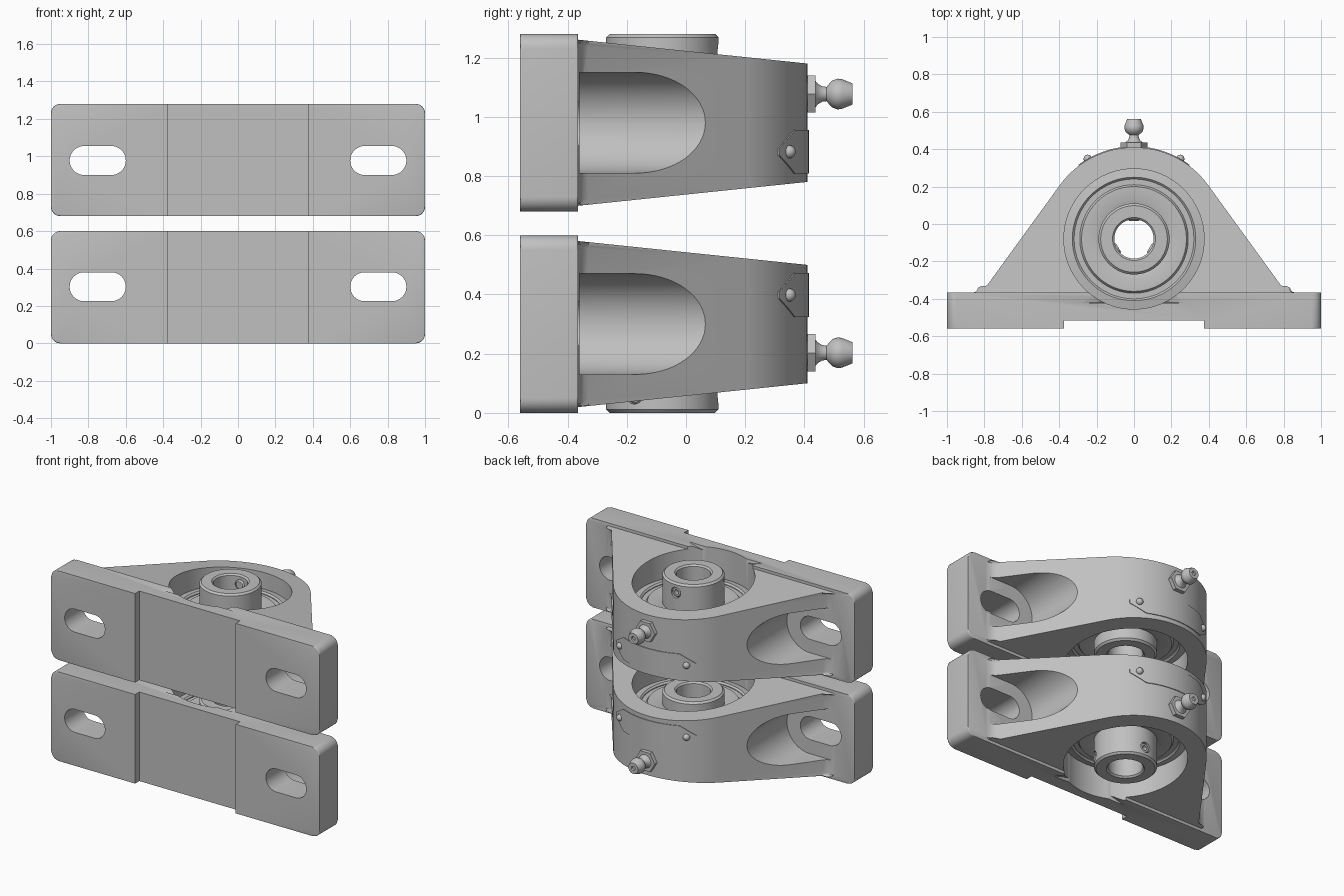
import bpy, bmesh
from math import sin, cos, pi, radians, sqrt, atan
from mathutils import Matrix, Vector

cube = bpy.data.objects.get("Cube")
if cube:
    bpy.data.objects.remove(cube)

grey = bpy.data.materials.new("cast_grey")
grey.use_nodes = True
grey.diffuse_color = (0.53, 0.53, 0.53, 1)
grey.node_tree.nodes["Principled BSDF"].inputs["Base Color"].default_value = (0.53, 0.53, 0.53, 1)

AXIS_Y = -0.08     # shaft centre
MID = 0.30         # middle height of one unit
BASE_BACK = -0.365
parts = []


def make(name, bm, cutter=False):
    bmesh.ops.recalc_face_normals(bm, faces=bm.faces)
    mesh = bpy.data.meshes.new(name)
    bm.to_mesh(mesh)
    bm.free()
    mesh.materials.append(grey)
    ob = bpy.data.objects.new(name, mesh)
    bpy.context.scene.collection.objects.link(ob)
    ob.hide_render = cutter
    if not cutter:
        parts.append(ob)
    return ob


def prism(name, outline, place, bevel=0, cutter=False):
    """Closed outline swept between end 0 and end 1; place(u, v, end) gives the point."""
    bm = bmesh.new()
    ends = [[bm.verts.new(place(u, v, e)) for u, v in outline] for e in (0, 1)]
    caps = [bm.faces.new(ring) for ring in ends]
    n = len(outline)
    for i in range(n):
        j = (i + 1) % n
        bm.faces.new((ends[0][i], ends[0][j], ends[1][j], ends[1][i]))
    if bevel:
        rim = [e for f in caps for e in f.edges]
        bmesh.ops.bevel(bm, geom=rim, offset=bevel, segments=3, profile=0.5,
                        affect='EDGES', clamp_overlap=True)
    return make(name, bm, cutter)


def lathe(name, profile, matrix, steps=64, cutter=False):
    """Closed (radius, height) profile turned around local z."""
    bm = bmesh.new()
    rings = []
    for k in range(steps):
        a = 2 * pi * k / steps
        rings.append([bm.verts.new((r * cos(a), r * sin(a), h)) for r, h in profile])
    n = len(profile)
    for k in range(steps):
        a, b = rings[k], rings[(k + 1) % steps]
        for i in range(n):
            j = (i + 1) % n
            bm.faces.new((a[i], b[i], b[j], a[j]))
    bmesh.ops.remove_doubles(bm, verts=bm.verts, dist=1e-6)
    bm.transform(matrix)
    return make(name, bm, cutter)


def cylinder(name, r, depth, matrix, sides=48, cutter=False):
    bm = bmesh.new()
    bmesh.ops.create_cone(bm, cap_ends=True, segments=sides, radius1=r, radius2=r,
                          depth=depth, matrix=matrix)
    return make(name, bm, cutter)


def arc(cx, cy, r, a0, a1, n):
    return [(cx + r * cos(radians(a0 + (a1 - a0) * i / n)),
             cy + r * sin(radians(a0 + (a1 - a0) * i / n))) for i in range(n + 1)]


def rounded_box(x0, x1, z0, z1, r, n=8):
    return (arc(x1 - r, z1 - r, r, 0, 90, n) + arc(x0 + r, z1 - r, r, 90, 180, n)
            + arc(x0 + r, z0 + r, r, 180, 270, n) + arc(x1 - r, z0 + r, r, 270, 360, n))


def boolean(ob, others, operation):
    for other in others:
        mod = ob.modifiers.new("cut", 'BOOLEAN')
        mod.operation, mod.object, mod.solver = operation, other, 'EXACT'
    bpy.context.view_layer.update()
    result = bpy.data.meshes.new_from_object(
        ob.evaluated_get(bpy.context.evaluated_depsgraph_get()))
    ob.modifiers.clear()
    ob.data = result
    for other in others:
        bpy.data.objects.remove(other)


def along_y(y0, y1):
    return lambda x, z, e: (x, y1 if e else y0, z)


SHAFT = Matrix.Translation((0, AXIS_Y, 0))

# Tapered housing: round crown, sloping flanks, small flare onto the foot
right = [(0.86, -0.45), (0.86, -0.366), (0.826, -0.359), (0.803, -0.347), (0.787, -0.33)]
left = [(-x, y) for x, y in reversed(right)]


def housing_point(x, y, end):
    inset = 0.02 + (y + 0.36) * 0.104
    return (x, y, 2 * MID - inset if end else inset)


flank = prism("flank", right + arc(0, AXIS_Y, 0.49, 36, 144, 48) + left,
              housing_point, bevel=0.02, cutter=True)

# Foot joined with the housing
body = prism("bearing_housing", rounded_box(-1, 1, 0, 0.6, 0.05),
             along_y(-0.56, BASE_BACK), bevel=0.006)
boolean(body, [flank], 'UNION')

# Cuts: bore, underside recess, bolt slots, bolt pockets, arched edges
cutters = [
    cylinder("bore_cut", 0.375, 2, SHAFT, 96, True),
    prism("recess_cut", rounded_box(-0.375, 0.375, -1, 2, 0.1),
          along_y(-0.7, -0.515), bevel=0.008, cutter=True)]
for s in (-1, 1):
    cutters.append(prism("slot_cut", rounded_box(s * 0.75 - 0.15, s * 0.75 + 0.15,
                                                 0.225, 0.38, 0.0774, 12),
                         along_y(-0.8, 0.0), cutter=True))
    cutters.append(prism("pocket_cut", rounded_box(s * 0.95 - 0.45, s * 0.95 + 0.45,
                                                   0.13, 0.47, 0.1695, 16),
                         along_y(-0.36, 0.45), bevel=0.02, cutter=True))
    slope, radius = 0.29, 1.03
    lift = 0.251 + radius * sqrt(1 + slope * slope)
    tilt = Matrix.Rotation(pi / 2 + s * atan(slope), 4, 'X')
    cutters.append(cylinder("arch_cut", radius, 0.5,
                            Matrix.Translation((0, -0.46, MID + s * lift)) @ tilt, 192, True))
boolean(body, cutters, 'DIFFERENCE')

# Bearing insert: outer race, seal, locking collar
lathe("outer_race", [(0.38, 0.2), (0.38, 0.4), (0.33, 0.41), (0.32, 0.4),
                     (0.32, 0.2), (0.33, 0.19)], SHAFT, 96)
lathe("seal", [(0.325, 0.205), (0.325, 0.395), (0.29, 0.395), (0.28, 0.41), (0.21, 0.41),
               (0.18, 0.4), (0.18, 0.2), (0.21, 0.19), (0.28, 0.19), (0.29, 0.205)], SHAFT, 96)
collar = lathe("locking_collar", [(0.19, 0.012), (0.19, 0.478), (0.178, 0.49), (0.115, 0.49),
                                  (0.105, 0.48), (0.105, 0.01), (0.115, 0), (0.178, 0)], SHAFT, 96)

# Two set screws, a third of a turn apart
holes = []
for angle in (90, -30):
    frame = (Matrix.Translation((0, AXIS_Y, 0.065)) @ Matrix.Rotation(radians(angle), 4, 'Z')
             @ Matrix.Rotation(pi / 2, 4, 'Y'))
    holes.append(cylinder("screw_hole", 0.035, 0.2, frame @ Matrix.Translation((0, 0, 0.17)),
                          32, True))
    lathe("set_screw", [(0, 0.095), (0.025, 0.095), (0.034, 0.105), (0.034, 0.175),
                        (0.028, 0.18), (0.016, 0.18), (0.016, 0.15), (0, 0.15)], frame, 24)
boolean(collar, holes, 'DIFFERENCE')

# Grease fitting on the crown
fitting = Matrix.Translation((0, 0, 0.203)) @ Matrix.Rotation(-pi / 2, 4, 'X')
cylinder("fitting_hex", 0.0725, 0.027, fitting @ Matrix.Translation((0, 0, 0.4235))
         @ Matrix.Rotation(pi / 2, 4, 'Z'), 6)
lathe("fitting_nipple", [(0, 0.36), (0.045, 0.36), (0.045, 0.437), (0.035, 0.445), (0.026, 0.46),
                         (0.024, 0.475), (0.034, 0.483), (0.046, 0.495), (0.052, 0.512),
                         (0.05, 0.527), (0.036, 0.562), (0.014, 0.562), (0.01, 0.555),
                         (0, 0.555)], fitting, 32)

# Curved name plate with pointed ends, held by two rivets
bm = bmesh.new()
columns = []
for i in range(38):
    deg = -37 + 2 * i
    half = min(0.074, 0.012 + (37 - abs(deg)) * 0.0052)
    columns.append([bm.verts.new((0.495 * sin(radians(deg)), AXIS_Y + 0.495 * cos(radians(deg)),
                                  0.398 + k * half)) for k in (-1, 1)])
for a, b in zip(columns, columns[1:]):
    bm.faces.new((a[0], b[0], b[1], a[1]))
bmesh.ops.recalc_face_normals(bm, faces=bm.faces)
bmesh.ops.solidify(bm, geom=bm.faces[:], thickness=0.007)
make("blank_plate", bm)
for s in (-1, 1):
    bm = bmesh.new()
    spot = Vector((s * 0.495 * sin(pi / 6), AXIS_Y + 0.495 * cos(pi / 6), 0.398))
    bmesh.ops.create_uvsphere(bm, u_segments=20, v_segments=10, radius=0.022,
                              matrix=Matrix.Translation(spot))
    make("plate_rivet", bm)

# Smooth shading, then the second unit turned over above the first
for ob in parts:
    ob.data.shade_smooth()
    ob.data.set_sharp_from_angle(angle=radians(32))
    twin = ob.copy()
    twin.name = "upper_" + ob.name
    twin.rotation_euler = (0, pi, 0)
    twin.location = (0, 0, 1.28)
    bpy.context.scene.collection.objects.link(twin)
